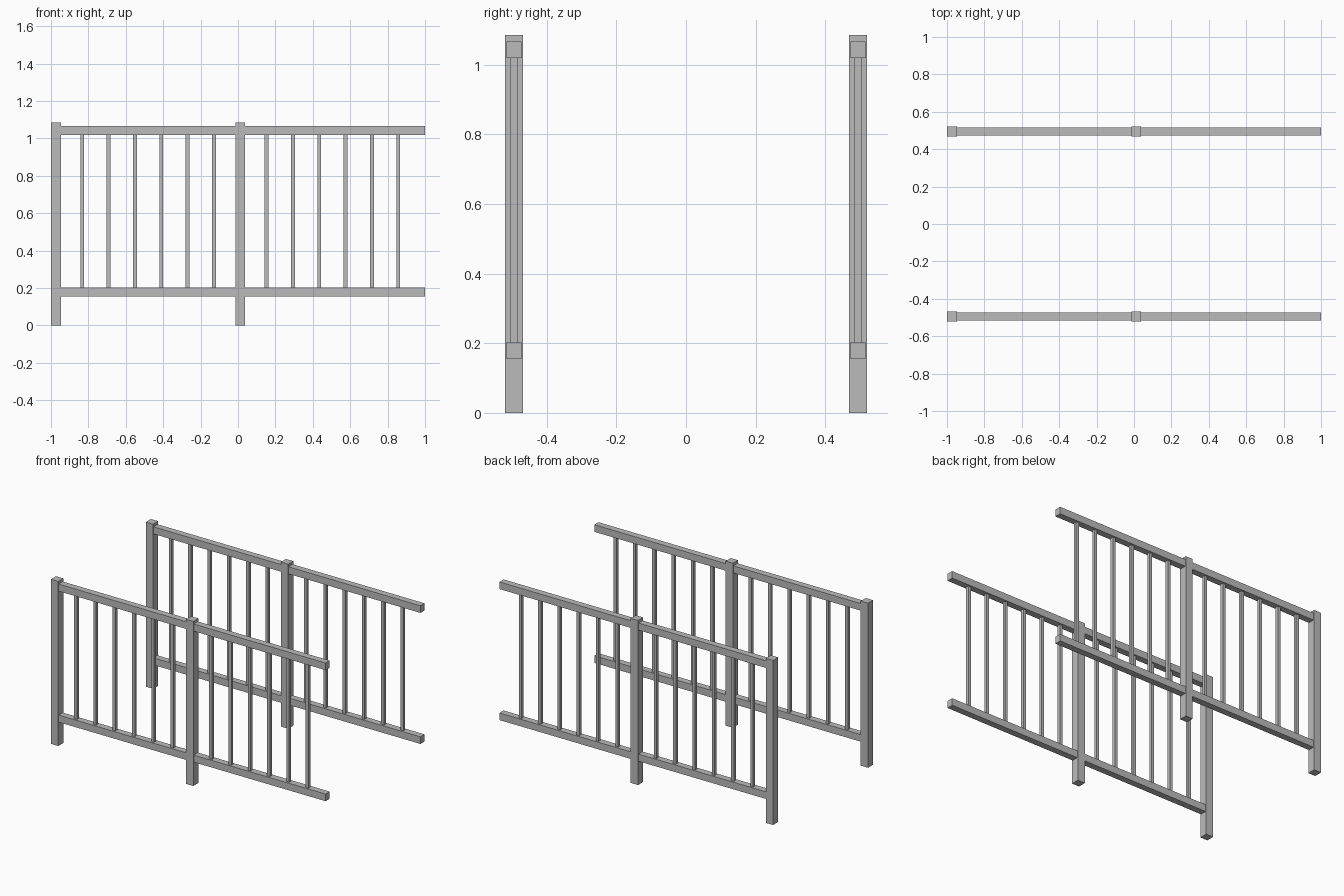
import bpy

if "Cube" in bpy.data.objects:
    bpy.data.objects.remove(bpy.data.objects["Cube"])

grey = bpy.data.materials.new("grey metal")
grey.diffuse_color = (0.5, 0.5, 0.5, 1)
grey.use_nodes = True
grey.node_tree.nodes["Principled BSDF"].inputs["Base Color"].default_value = grey.diffuse_color

Y = 0.494          # distance of each railing from the middle
STEP = 0.1408      # spacing of posts and balusters
START = -0.9735    # centre of the end post
POST, RAIL, BAR = 0.053, 0.043, 0.02


def box(name, x0, x1, y, depth, z0, z1):
    bpy.ops.mesh.primitive_cube_add(
        size=1, location=((x0 + x1) / 2, y, (z0 + z1) / 2))
    ob = bpy.context.object
    ob.name = name
    ob.scale = (x1 - x0, depth, z1 - z0)
    bpy.ops.object.transform_apply(location=False, rotation=False, scale=True)
    ob.data.materials.append(grey)


for side, y in (("front", -Y), ("back", Y)):
    post_xs = (START, START + 7 * STEP)

    # Posts
    for x in post_xs:
        box(side + "_post", x - POST / 2, x + POST / 2, y, POST, 0, 1.085)

    # Rails, one length per bay, butting against the posts
    bays = ((post_xs[0] + POST / 2, post_xs[1] - POST / 2),
            (post_xs[1] + POST / 2, 1.0))
    for x0, x1 in bays:
        box(side + "_bottom_rail", x0, x1, y, RAIL, 0.155, 0.202)
        box(side + "_top_rail", x0, x1, y, RAIL, 1.019, 1.066)

    # Balusters
    for i in range(1, 14):
        if i != 7:
            x = START + i * STEP
            box(side + "_baluster", x - BAR / 2, x + BAR / 2, y, BAR, 0.202, 1.019)
